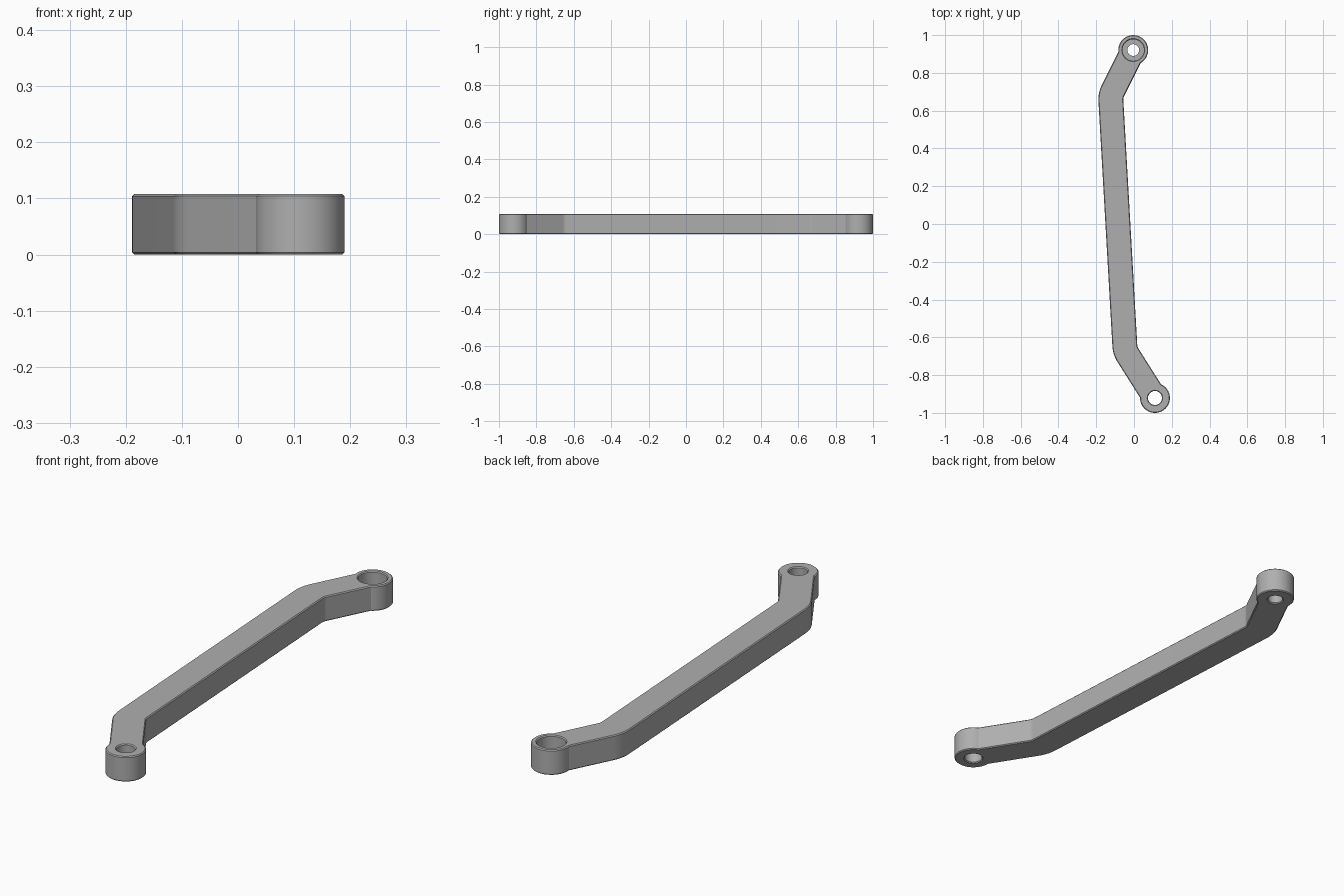
import bpy, bmesh, math
from mathutils import Vector, Matrix

if "Cube" in bpy.data.objects:
    bpy.data.objects.remove(bpy.data.objects["Cube"])

HEIGHT = 0.108
HALF = 0.066       # half width of the arm
BOSS = 0.079       # radius of the end bosses
BEND = 0.105       # centreline radius of the bends
CHAMFER = 0.004

rear = Vector((-0.004, 0.921))
upper_bend = Vector((-0.124, 0.681))
lower_bend = Vector((-0.047, -0.671))
front = Vector((0.111, -0.921))

steel = bpy.data.materials.new("grey_steel")
steel.use_nodes = True
grey = (0.43, 0.43, 0.43, 1)
steel.diffuse_color = grey
steel.node_tree.nodes["Principled BSDF"].inputs["Base Color"].default_value = grey


def arc(centre, radius, start, end, steps):
    return [centre + radius * Vector((math.cos(a), math.sin(a)))
            for a in (start + (end - start) * i / steps for i in range(steps + 1))]


def boss_arc(centre, neighbour):
    """Counter-clockwise arc of a boss, open where the arm joins it."""
    d = neighbour - centre
    toward = math.atan2(d.y, d.x)
    gap = math.asin(HALF / BOSS)
    return arc(centre, BOSS, toward + gap, toward + 2 * math.pi - gap, 56)


def bend_arcs(before, corner, after):
    """Outer and inner arcs of a bend, both running from before to after."""
    u, v = (before - corner).normalized(), (after - corner).normalized()
    half_angle = u.angle(v) / 2
    centre = corner + (u + v).normalized() * BEND / math.sin(half_angle)
    foot = corner + u * BEND / math.tan(half_angle) - centre
    start = math.atan2(foot.y, foot.x) % (2 * math.pi)
    sweep = math.pi - 2 * half_angle
    return [arc(centre, r, start, start + sweep, 8) for r in (BEND + HALF, BEND - HALF)]


def mesh_object(name, bm):
    bmesh.ops.recalc_face_normals(bm, faces=bm.faces)
    mesh = bpy.data.meshes.new(name)
    bm.to_mesh(mesh)
    bm.free()
    ob = bpy.data.objects.new(name, mesh)
    bpy.context.collection.objects.link(ob)
    mesh.materials.append(steel)
    return ob


def hole_cutter(name, centre, profile):
    """Revolve a radius/height profile into a solid."""
    bm = bmesh.new()
    verts = [bm.verts.new((centre.x + r, centre.y, z)) for r, z in profile]
    edges = [bm.edges.new(pair) for pair in zip(verts, verts[1:])]
    bmesh.ops.spin(bm, geom=verts + edges, cent=centre.to_3d(), axis=(0, 0, 1),
                   angle=2 * math.pi, steps=48)
    bmesh.ops.remove_doubles(bm, verts=bm.verts, dist=0.0001)
    ob = mesh_object(name, bm)
    ob.hide_render = True
    return ob


# Arm with both bosses, as one extruded outline
outer_up, inner_up = bend_arcs(rear, upper_bend, lower_bend)
outer_low, inner_low = bend_arcs(upper_bend, lower_bend, front)
outline = (boss_arc(rear, upper_bend) + outer_up + outer_low
           + boss_arc(front, lower_bend) + inner_low[::-1] + inner_up[::-1])
bm = bmesh.new()
base = bm.faces.new([bm.verts.new((p.x, p.y, 0)) for p in outline])
top = bmesh.ops.extrude_face_region(bm, geom=[base], use_keep_orig=True)["geom"]
bmesh.ops.translate(bm, vec=(0, 0, HEIGHT),
                    verts=[e for e in top if isinstance(e, bmesh.types.BMVert)])
link_arm = mesh_object("link_arm", bm)
bevel = link_arm.modifiers.new("edge_chamfer", "BEVEL")
bevel.width = CHAMFER
bevel.segments = 1
bevel.limit_method = "ANGLE"
bevel.angle_limit = math.radians(50)

# Through holes, with a counterbore in the rear boss
LOW, HIGH, C = -0.02, HEIGHT + 0.02, CHAMFER
bore, wide, seat, pin = 0.031, 0.057, 0.04, 0.037
cutters = [
    hole_cutter("rear_hole_cutter", rear, [
        (0, LOW), (bore + C, LOW), (bore + C, 0), (bore, C), (bore, seat),
        (wide, seat), (wide, HEIGHT - C), (wide + C, HEIGHT), (wide + C, HIGH), (0, HIGH)]),
    hole_cutter("front_hole_cutter", front, [
        (0, LOW), (pin + C, LOW), (pin + C, 0), (pin, C),
        (pin, HEIGHT - C), (pin + C, HEIGHT), (pin + C, HIGH), (0, HIGH)]),
]
for cutter in cutters:
    cut = link_arm.modifiers.new(cutter.name, "BOOLEAN")
    cut.operation = "DIFFERENCE"
    cut.solver = "EXACT"
    cut.object = cutter

# Bake the modifiers and drop the cutters
bpy.context.view_layer.update()
baked = bpy.data.meshes.new_from_object(
    link_arm.evaluated_get(bpy.context.evaluated_depsgraph_get()))
link_arm.modifiers.clear()
link_arm.data = baked
for cutter in cutters:
    bpy.data.objects.remove(cutter)

bpy.ops.object.select_all(action="DESELECT")
link_arm.select_set(True)
bpy.context.view_layer.objects.active = link_arm
bpy.ops.object.shade_smooth_by_angle(angle=math.radians(30))
